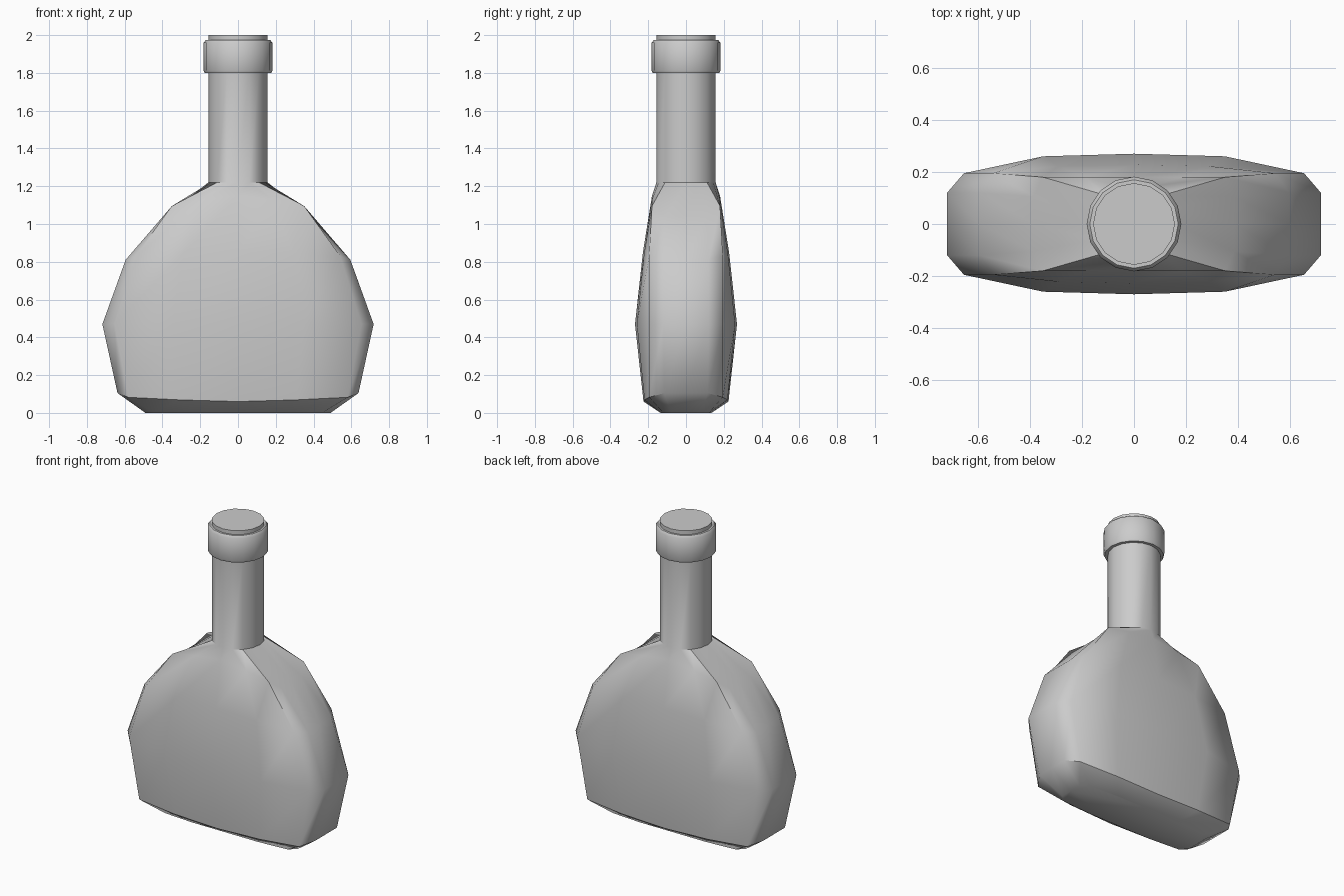
import bpy, bmesh, math

if "Cube" in bpy.data.objects:
    bpy.data.objects.remove(bpy.data.objects["Cube"])

SIDES = 16


def circle(r, z):
    return [(r * math.cos(2 * math.pi * k / SIDES), r * math.sin(2 * math.pi * k / SIDES), z)
            for k in range(SIDES)]


def flask_ring(half, z_side, z_mid, ys):
    # quarter section from the flat side to the front centre, mirrored to 16 points
    y1, y2, y3, y4 = ys
    zq = (z_side + z_mid) / 2
    z3 = z_side + (z_mid - z_side) * 0.8
    quarter = [(half, 0, z_side), (half, y1, z_side), (half * 0.91, y2, zq),
               (half * 0.486, y3, z3), (0, y4, z_mid)]
    upper = quarter + [(-x, y, z) for x, y, z in quarter[-2::-1]]
    return upper + [(x, -y, z) for x, y, z in upper[-2:0:-1]]


def loft(name, rings, angle):
    bm = bmesh.new()
    loops = [[bm.verts.new(p) for p in ring] for ring in rings]
    for a, b in zip(loops, loops[1:]):
        for k in range(SIDES):
            n = (k + 1) % SIDES
            bm.faces.new((a[k], a[n], b[n], b[k]))
    bm.faces.new(loops[0][::-1])
    bm.faces.new(loops[-1])
    bmesh.ops.recalc_face_normals(bm, faces=bm.faces)
    mesh = bpy.data.meshes.new(name)
    bm.to_mesh(mesh)
    bm.free()
    obj = bpy.data.objects.new(name, mesh)
    bpy.context.collection.objects.link(obj)
    bpy.ops.object.select_all(action='DESELECT')
    obj.select_set(True)
    bpy.context.view_layer.objects.active = obj
    bpy.ops.object.shade_smooth_by_angle(angle=math.radians(angle))
    return obj


# Flattened flask body running up into the round neck
body = [
    flask_ring(0.49, 0.0, 0.0, (0.08, 0.12, 0.135, 0.135)),
    flask_ring(0.638, 0.105, 0.06, (0.115, 0.195, 0.22, 0.225)),
    flask_ring(0.718, 0.47, 0.47, (0.12, 0.195, 0.26, 0.27)),
    flask_ring(0.595, 0.81, 0.85, (0.12, 0.195, 0.222, 0.228)),
    flask_ring(0.385, 1.04, 1.15, (0.105, 0.18, 0.18, 0.18)),
    circle(0.157, 1.22),
    circle(0.157, 1.82),
]
loft("bottle_body", body, 45)

# Collar and closed top of the neck
collar = [(0.157, 1.80), (0.176, 1.80), (0.182, 1.812), (0.182, 1.96),
          (0.170, 1.975), (0.157, 1.975), (0.157, 2.0)]
loft("neck_collar", [circle(r, z) for r, z in collar], 40)
